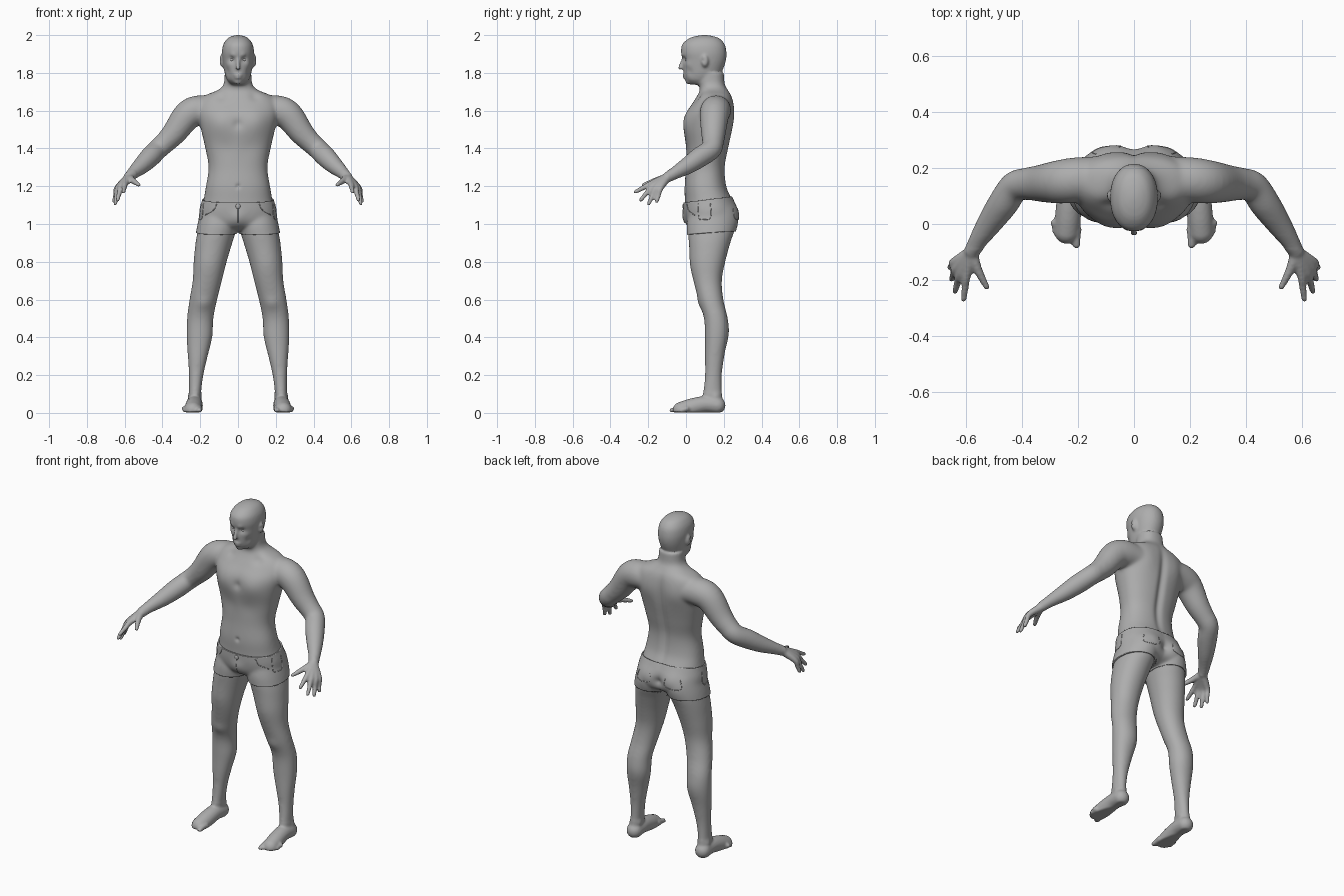
import bpy, bmesh, math
from mathutils import Vector, Matrix
from mathutils.bvhtree import BVHTree

if "Cube" in bpy.data.objects:
    bpy.data.objects.remove(bpy.data.objects["Cube"], do_unlink=True)

clay = bpy.data.materials.new("clay grey")
clay.use_nodes = True
clay.diffuse_color = (.42, .42, .42, 1)
clay.node_tree.nodes["Principled BSDF"].inputs["Base Color"].default_value = (.42, .42, .42, 1)


def refine(rows, steps=5):
    """Catmull-Rom interpolation through rows of numbers."""
    padded = [rows[0], *rows, rows[-1]]
    result = []
    for a, b, c, d in zip(padded, padded[1:], padded[2:], padded[3:]):
        for k in range(steps):
            t = k / steps
            result.append([q + .5 * t * ((r - p) + t * ((2 * p - 5 * q + 4 * r - s) + t * (3 * (q - r) + s - p)))
                           for p, q, r, s in zip(a, b, c, d)])
    return result + [list(rows[-1])]


def loft(bm, rings):
    """Closed skin over a list of point rings."""
    loops = [[bm.verts.new(p) for p in ring] for ring in rings]
    for low, high in zip(loops, loops[1:]):
        for i in range(len(low)):
            bm.faces.new((low[i - 1], low[i], high[i], high[i - 1]))
    bm.faces.new(loops[0])
    bm.faces.new(loops[-1])


def column(bm, rows, side=1, power=2.0, count=40):
    """Stack of level ovals: height, front, back, inner x, outer x."""
    rings = []
    for z, front, back, inner, outer in refine(rows):
        ring = []
        for i in range(count):
            a = math.tau * i / count
            c, s = math.cos(a), math.sin(a)
            x = math.copysign(abs(c) ** (2 / power), c) * (outer - inner) / 2
            y = math.copysign(abs(s) ** (2 / power), s) * (back - front) / 2
            ring.append((side * (x + (inner + outer) / 2), y + (front + back) / 2, z))
        rings.append(ring)
    loft(bm, rings)


def ball(bm, center, radii, side=1, detail=16):
    x, y, z = center
    matrix = Matrix.Translation((side * x, y, z)) @ Matrix.Diagonal((*radii, 1))
    bmesh.ops.create_uvsphere(bm, u_segments=detail, v_segments=detail // 2, radius=1, matrix=matrix)


def limb(bm, rows, side=1, count=20, steps=5):
    """Round tube along x, y, z, radius with rounded ends."""
    path = refine(rows, steps)
    rings = []
    for i, (x, y, z, r) in enumerate(path):
        ahead = Vector(path[min(i + 1, len(path) - 1)][:3])
        tangent = (ahead - Vector(path[max(i - 1, 0)][:3])).normalized()
        u = tangent.cross((.3, 1, .5)).normalized()
        v = tangent.cross(u)
        ring = []
        for k in range(count):
            a = math.tau * k / count
            p = Vector((x, y, z)) + r * (u * math.cos(a) + v * math.sin(a))
            ring.append((side * p.x, p.y, p.z))
        rings.append(ring)
    loft(bm, rings)
    for x, y, z, r in (rows[0], rows[-1]):
        ball(bm, (x, y, z), (r, r, r), side, count)


def finish(bm, name):
    bmesh.ops.recalc_face_normals(bm, faces=bm.faces)
    mesh = bpy.data.meshes.new(name)
    bm.to_mesh(mesh)
    bm.free()
    mesh.materials.append(clay)
    for face in mesh.polygons:
        face.use_smooth = True
    obj = bpy.data.objects.new(name, mesh)
    bpy.context.collection.objects.link(obj)
    return obj


bm = bmesh.new()

# Torso and neck
torso = [(z, front, back, -w, w) for z, front, back, w in (
    (.97, .06, .2, .09), (1, .015, .25, .18), (1.06, -.003, .262, .196), (1.13, -.006, .243, .182),
    (1.2, -.008, .215, .17), (1.3, 0, .207, .156), (1.4, 0, .225, .173), (1.5, -.01, .245, .196),
    (1.58, 0, .252, .213), (1.64, .035, .25, .21), (1.68, .06, .24, .175), (1.71, .073, .222, .105),
    (1.74, .068, .205, .076), (1.8, .06, .2, .07))]
column(bm, torso, power=2.3)

# Head
head = [(z, front, back, -w, w) for z, front, back, w in (
    (1.738, .025, .1, .034), (1.76, .002, .15, .056), (1.79, -.01, .18, .068), (1.83, -.015, .2, .076),
    (1.87, -.018, .212, .082), (1.91, -.026, .214, .085), (1.95, -.02, .205, .078),
    (1.98, .012, .18, .058), (1.994, .05, .145, .034), (2, .085, .11, .01))]
column(bm, head, power=2.15)
limb(bm, [(0, -.014, 1.878, .008), (0, -.024, 1.85, .009), (0, -.03, 1.828, .0115)])
ball(bm, (0, -.008, 1.789), (.024, .01, .006))
ball(bm, (0, -.006, 1.774), (.02, .01, .006))
ball(bm, (0, .012, 1.752), (.024, .018, .016))

leg = [(1.08, .03, .24, .02, .185), (1, .012, .255, .004, .206), (.95, .012, .25, .014, .216),
       (.9, .015, .235, .03, .225), (.8, .025, .208, .06, .235), (.7, .04, .19, .085, .24),
       (.6, .065, .198, .11, .257), (.5, .095, .22, .13, .27), (.4, .1, .22, .137, .272),
       (.3, .1, .203, .16, .266), (.2, .1, .19, .183, .26), (.1, .09, .19, .196, .26),
       (.04, .09, .2, .198, .262)]
arm = [(.12, .165, 1.6, .07), (.2, .158, 1.602, .08), (.265, .15, 1.577, .078), (.335, .145, 1.485, .066),
       (.382, .143, 1.435, .058), (.425, .133, 1.395, .055), (.465, .075, 1.355, .055),
       (.51, .01, 1.31, .047), (.55, -.05, 1.275, .036), (.577, -.095, 1.248, .029)]
foot = [(.23, .165, .04, .044), (.231, .1, .045, .044), (.235, .03, .03, .046), (.239, -.025, .012, .046)]
wrist = Vector((.577, -.1, 1.246))
fingers = [((.597, -.185, 1.213), (.607, -.268, 1.17)), ((.618, -.175, 1.203), (.638, -.24, 1.127)),
           ((.633, -.157, 1.195), (.65, -.197, 1.108)), ((.64, -.135, 1.19), (.656, -.155, 1.12))]

for side in (1, -1):
    column(bm, leg, side, 2.1)
    limb(bm, arm, side, 32)
    limb(bm, foot, side, 32)
    # Toes, shorter towards the outside
    for i in range(5):
        x, r = .205 + i * .0195, .0145 if i == 0 else .0105
        limb(bm, [(x, -.02 + i * .006, .022, r + .004), (x, -.05 + i * .01, .018, r),
                  (x, -.073 + i * .012, .013, r)], side)
    # Fingers and palm
    for knuckle, tip in fingers:
        k, t = Vector(knuckle), Vector(tip)
        limb(bm, [(*wrist, .024), (*k, .016), (*k.lerp(t, .5), .013), (*t, .0105)], side)
    limb(bm, [(*wrist, .022), (.56, -.155, 1.232, .017), (.525, -.225, 1.207, .0105)], side)
    # Ears
    ball(bm, (.086, .1, 1.865), (.012, .019, .033), side)

# Flat soles
for v in bm.verts:
    v.co.z = max(v.co.z, .003)

# Fuse the parts into one skin
parts = finish(bm, "body_parts")
remesh = parts.modifiers.new("fuse", 'REMESH')
remesh.mode = 'VOXEL'
remesh.voxel_size = .0072
fused = bpy.data.meshes.new_from_object(parts.evaluated_get(bpy.context.evaluated_depsgraph_get()))
bpy.data.objects.remove(parts)
bm = bmesh.new()
bm.from_mesh(fused)
bpy.data.meshes.remove(fused)

# Keep the outer skin, which holds the topmost point
top = max(bm.verts, key=lambda v: v.co.z)
skin, pending = {top}, [top]
while pending:
    v = pending.pop()
    for edge in v.link_edges:
        other = edge.other_vert(v)
        if other not in skin:
            skin.add(other)
            pending.append(other)
bmesh.ops.delete(bm, geom=[v for v in bm.verts if v not in skin], context='VERTS')


def is_soft(p):
    is_head = p.z > 1.76 and abs(p.x) < .15
    return p.z > .11 and not is_head and p.y > -.09


def relax(verts, rounds):
    for _ in range(rounds):
        bmesh.ops.smooth_vert(bm, verts=verts, factor=.5, use_axis_x=True, use_axis_y=True, use_axis_z=True)


relax([v for v in bm.verts if is_soft(v.co)], 12)
relax(bm.verts[:], 1)
bm.normal_update()

# Muscle and face forms: x, y, z, radius, push
forms = [(.09, 0, 1.54, .065, .012), (0, -.01, 1.53, .025, -.008), (.1, .26, 1.58, .07, .01),
         (.09, .27, 1.04, .065, .02), (0, .28, 1.04, .03, -.022), (0, -.01, 1.03, .04, .012),
         (0, -.01, 1.2, .012, -.008), (.06, 0, 1.4, .05, -.003), (.19, .22, .43, .06, .006),
         (.18, .07, .58, .035, .006), (.15, .02, .78, .07, .006), (.09, .06, 1.68, .03, -.008),
         (.032, -.01, 1.871, .016, -.01), (.028, -.02, 1.893, .014, .004), (.05, .01, 1.845, .018, .003),
         (.055, .02, 1.805, .02, -.004), (.092, .09, 1.866, .009, -.005), (.01, -.034, 1.824, .008, .003),
         (.2, .16, .09, .02, .006), (.26, .16, .085, .02, .006)]
for x, y, z, r, push in forms:
    center = Vector((x, y, z))
    for v in bm.verts:
        d = (Vector((abs(v.co.x), v.co.y, v.co.z)) - center).length_squared / (r * r)
        if d < 6:
            v.co += v.normal * push * math.exp(-d)
# Spine furrow
for v in bm.verts:
    if v.co.y > .15 and 1.1 < v.co.z < 1.72:
        v.co.y -= .014 * math.exp(-(v.co.x / .022) ** 2) * math.sin((v.co.z - 1.1) / .62 * math.pi)
bm.normal_update()

# Shorts, taken from the skin and pushed outwards
cloth = bm.copy()
finish(bm, "body")
away = [v for v in cloth.verts if abs(v.co.x) > .3 or not .85 < v.co.z < 1.25 or v.co.y < -.08]
bmesh.ops.delete(cloth, geom=away, context='VERTS')
for co, normal, is_top in (((0, .1, 1.126), (0, -.12, 1), True), ((0, .13, .953), (0, -.08, 1), False)):
    bmesh.ops.bisect_plane(cloth, geom=cloth.verts[:] + cloth.edges[:] + cloth.faces[:], plane_co=co,
                           plane_no=normal, clear_outer=is_top, clear_inner=not is_top)
cloth.normal_update()
for v in cloth.verts:
    v.co += v.normal * .008
cloth.normal_update()
surface = BVHTree.FromBMesh(cloth)
shorts = finish(cloth, "shorts")
shell = shorts.modifiers.new("cloth", 'SOLIDIFY')
shell.thickness = .009
shell.offset = -1

# Pocket and fly seams laid on the cloth
seams = bmesh.new()


def seam(points, side=1):
    line = refine(points, 6)
    found = [surface.find_nearest(Vector((side * x, y, z)))[0] for x, y, z in line]
    limb(seams, [(*p, .0022) for p in found], 1, 8, 1)


for side in (1, -1):
    seam([(.21, .05, 1.11), (.22, .05, 1.04), (.23, .09, 1.03), (.23, .13, 1.04), (.21, .13, 1.11)], side)
    seam([(.12, -.01, 1.105), (.14, 0, 1.07), (.19, .03, 1.05)], side)
    seam([(.05, .3, 1.09), (.05, .3, 1.03), (.15, .27, 1.03), (.15, .27, 1.09)], side)
seam([(0, -.03, 1.1), (0, -.03, 1.05), (0, -.02, 1)])
finish(seams, "shorts_seams")

button = bmesh.new()
ball(button, surface.find_nearest(Vector((0, -.04, 1.095)))[0], (.013, .005, .013))
finish(button, "waist_button")

# Eyes
eyes = bmesh.new()
for side in (1, -1):
    ball(eyes, (.031, .009, 1.87), (.015, .013, .011), side)
finish(eyes, "eyes")
